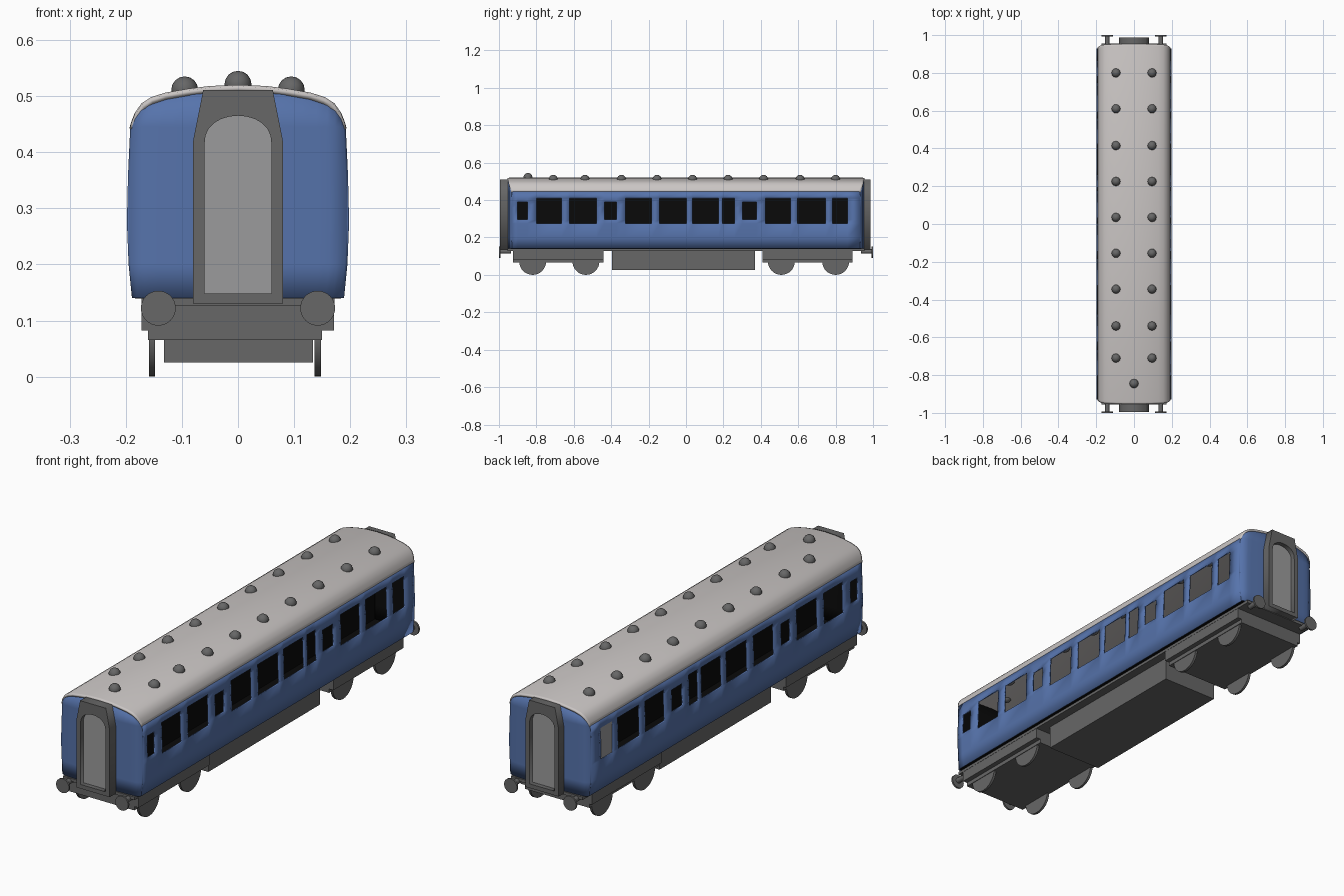
import bpy, bmesh, math
from mathutils import Matrix

if "Cube" in bpy.data.objects:
    bpy.data.objects.remove(bpy.data.objects["Cube"])


def material(name, rgb):
    m = bpy.data.materials.new(name)
    m.diffuse_color = (*rgb, 1)
    m.use_nodes = True
    m.node_tree.nodes["Principled BSDF"].inputs["Base Color"].default_value = m.diffuse_color
    return m


BLUE = material("blue paint", (0.093, 0.172, 0.41))
WHITE = material("pale roof", (0.59, 0.56, 0.55))
GREY = material("dark grey metal", (0.135, 0.135, 0.135))
LIGHT = material("light grey panel", (0.33, 0.33, 0.335))
BLACK = material("black interior", (0.003, 0.003, 0.003))


def finish(bm, name, *mats, smooth=None):
    me = bpy.data.meshes.new(name)
    bm.to_mesh(me)
    bm.free()
    ob = bpy.data.objects.new(name, me)
    bpy.context.collection.objects.link(ob)
    for m in mats:
        me.materials.append(m)
    if smooth:
        bpy.ops.object.select_all(action='DESELECT')
        ob.select_set(True)
        bpy.context.view_layer.objects.active = ob
        bpy.ops.object.shade_smooth_by_angle(angle=math.radians(smooth))
    return ob


def box(name, x0, x1, y0, y1, z0, z1, mat):
    bm = bmesh.new()
    m = Matrix.Translation(((x0 + x1) / 2, (y0 + y1) / 2, (z0 + z1) / 2)) @ Matrix.Diagonal((x1 - x0, y1 - y0, z1 - z0, 1))
    bmesh.ops.create_cube(bm, size=1, matrix=m)
    return finish(bm, name, mat)


def cylinder(name, loc, r, depth, axis, mat, seg=32):
    bm = bmesh.new()
    rot = Matrix.Rotation(math.pi / 2, 4, 'Y' if axis == 'X' else 'X')
    bmesh.ops.create_cone(bm, cap_ends=True, segments=seg, radius1=r, radius2=r, depth=depth,
                          matrix=Matrix.Translation(loc) @ rot)
    return finish(bm, name, mat, smooth=35)


def shell(name, us, vs, fn, mats, flip=False, skip=None, thick=0.008):
    """Grid surface fn(u, v), thickened inwards, with openings where skip is true."""
    bm = bmesh.new()
    g = [[bm.verts.new(fn(u, v)) for v in vs] for u in us]
    for i in range(len(us) - 1):
        for j in range(len(vs) - 1):
            if skip and skip((us[i] + us[i + 1]) / 2, (vs[j] + vs[j + 1]) / 2):
                continue
            f = [g[i][j], g[i + 1][j], g[i + 1][j + 1], g[i][j + 1]]
            bm.faces.new(f[::-1] if flip else f)
    bmesh.ops.remove_doubles(bm, verts=bm.verts, dist=1e-5)
    ob = finish(bm, name, *mats, smooth=30)
    s = ob.modifiers.new("thickness", 'SOLIDIFY')
    s.thickness, s.offset = thick, -1
    s.material_offset = len(mats) - 1
    return ob


def interp(pts, t):
    for (a, p), (b, q) in zip(pts, pts[1:]):
        if t <= b:
            return p + (q - p) * max(0, t - a) / (b - a)
    return pts[-1][1]


# Body profiles: half width by height, roof height by half width, end bow by half width
SIDE = [(.14, .189), (.20, .195), (.275, .198), (.36, .196), (.445, .192)]
ROOF = [(0, .52), (.05, .518), (.09, .513), (.13, .506), (.155, .498), (.172, .487), (.184, .470), (.190, .455), (.193, .445)]
BOW = [(0, .951), (.08, .951), (.165, .946), (.18, .942), (.2, .925)]

# Windows: (start y, end y, small pane?)
WINDOWS = [(-.90, -.848, 1), (-.80, -.666, 0), (-.623, -.479, 0), (-.436, -.372, 1), (-.324, -.184, 0),
           (-.142, .003, 0), (.035, .174, 0), (.195, .259, 0), (.302, .377, 1), (.425, .559, 0),
           (.596, .746, 0), (.783, .864, 0)]


def is_window(y, z):
    return any(a < y < b and ((.295 < z < .39) if small else (.275 < z < .41)) for a, b, small in WINDOWS)


ys = sorted([-.93, .93] + [w[k] for w in WINDOWS for k in (0, 1)])
zs = [.14, .20, .275, .295, .36, .39, .41, .445]
for s, side in ((1, "right"), (-1, "left")):
    shell(side + "_side", ys, zs, lambda y, z: (s * interp(SIDE, z), y, z), [BLUE, BLACK], s < 0, is_window)

# End walls, reaching up under the roof arch
cols = [0, .25, .42, .6, .73, .83, .9, .955, .98, 1]
cols = [-c for c in cols[:0:-1]] + cols


def end_point(s):
    def fn(u, z):
        x = u * interp(SIDE, min(z, .445))
        if z > .445:
            z = max(.445, interp(ROOF, abs(x)) - .006)
        return (x, s * interp(BOW, abs(x)), z)
    return fn


for s, end in ((-1, "front"), (1, "back")):
    shell(end + "_end", cols, [.14, .20, .275, .36, .445, 1], end_point(s), [BLUE, BLACK], s > 0)

# Roof
xs = [-p[0] for p in ROOF[:0:-1]] + [p[0] for p in ROOF]
shell("roof", xs, [-1, -.99, .99, 1],
      lambda x, t: (x, t * (interp(BOW, abs(x)) + .003), interp(ROOF, abs(x)) - (.003 if abs(t) == 1 else 0)),
      [WHITE], thick=.01)

# Interior floor, partition and the one frosted pane
box("floor", -.184, .184, -.935, .935, .139, .146, BLACK)
box("corridor_partition", -.003, .003, -.935, .935, .14, .425, BLACK)
box("frosted_pane", -.193, -.189, .783, .864, .275, .41, LIGHT)


# Roof ventilators
def vent(x, y, z):
    bm = bmesh.new()
    bmesh.ops.create_uvsphere(bm, u_segments=12, v_segments=8, radius=.024, matrix=Matrix.Translation((x, y, z)))
    finish(bm, "ventilator", GREY, smooth=35)


for y in (.80, .61, .415, .225, .035, -.155, -.345, -.54, -.71):
    for x in (-.095, .095):
        vent(x, y, .511)
vent(0, -.845, .521)


# Gangway frames with recessed arched doors
def plate(name, outlines, y, half, mat):
    cu = bpy.data.curves.new(name, 'CURVE')
    cu.dimensions, cu.fill_mode, cu.extrude = '2D', 'BOTH', half
    for pts in outlines:
        sp = cu.splines.new('POLY')
        sp.points.add(len(pts) - 1)
        for p, (x, z) in zip(sp.points, pts):
            p.co = (x, z, 0, 1)
        sp.use_cyclic_u = True
    ob = bpy.data.objects.new(name, cu)
    bpy.context.collection.objects.link(ob)
    ob.rotation_euler.x = math.pi / 2
    ob.location.y = y
    cu.materials.append(mat)
    bpy.ops.object.select_all(action='DESELECT')
    ob.select_set(True)
    bpy.context.view_layer.objects.active = ob
    bpy.ops.object.convert(target='MESH')


frame = [(-.08, .13), (.08, .13), (.08, .42), (.062, .511), (-.062, .511), (-.08, .42)]
door = [(-.06, .148), (.06, .148)] + [(.06 * math.cos(a), .412 + .053 * math.sin(a) ** .8)
                                      for a in [math.pi * i / 12 for i in range(12)]] + [(-.06, .412)]
for s, end, y in ((-1, "front", -.972), (1, "back", .965)):
    plate(end + "_gangway_frame", [frame, door], y, .022, GREY)
    plate(end + "_gangway_door", [door], y - s * .004, .006, LIGHT)
    # Buffers
    for x in (-.142, .142):
        cylinder("buffer_head", (x, s * .996, .122), .031, .008, 'Y', GREY)
        cylinder("buffer_shank", (x, s * .965, .125), .012, .06, 'Y', GREY, 16)

# Underframe and equipment box
box("underframe", -.172, .172, -.955, .955, .127, .14, GREY)
box("equipment_box", -.132, .134, -.395, .37, .025, .13, GREY)

# Bogies with wheels
for name, y0, y1, axles in (("front", -.925, -.44, (-.82, -.535)), ("back", .41, .89, (.51, .80))):
    box(name + "_bogie_frame", -.172, .171, y0, y1, .082, .135, GREY)
    box(name + "_bogie_base", -.16, .15, y0, y1, .065, .083, GREY)
    for y in axles:
        for x in (-.153, .142):
            cylinder("wheel", (x, y, .072), .072, .011, 'X', GREY)
